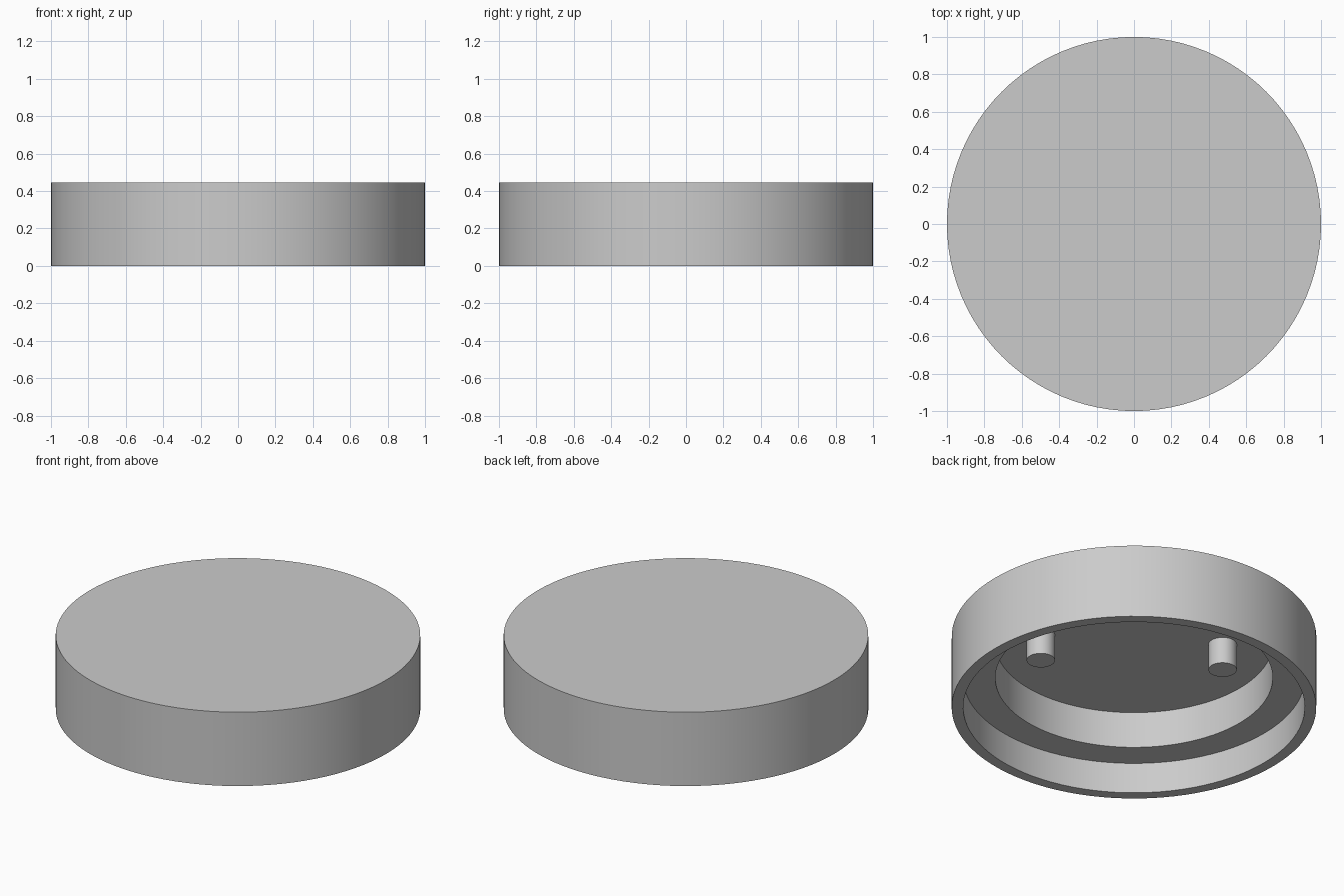
import bpy
import bmesh
import math

SEGMENTS = 96
TOP = 0.447
CEILING = 0.406   # underside of the top plate
STEP = 0.186      # underside of the inner ledge
PIN_END = 0.246

cube = bpy.data.objects.get("Cube")
if cube:
    bpy.data.objects.remove(cube, do_unlink=True)

grey = bpy.data.materials.new("light_grey")
grey.use_nodes = True
grey.diffuse_color = (0.6, 0.6, 0.6, 1)
grey.node_tree.nodes["Principled BSDF"].inputs["Base Color"].default_value = (0.6, 0.6, 0.6, 1)


def finish(obj):
    """Give an object its colour and smooth its round walls."""
    obj.data.materials.append(grey)
    bpy.ops.object.select_all(action="DESELECT")
    obj.select_set(True)
    bpy.context.view_layer.objects.active = obj
    bpy.ops.object.shade_smooth_by_angle(angle=math.radians(30))


def lathe(name, profile):
    """Turn a radius and height profile around the z axis."""
    bm = bmesh.new()
    verts = [bm.verts.new((r, 0, z)) for r, z in profile]
    edges = [bm.edges.new(pair) for pair in zip(verts, verts[1:])]
    bmesh.ops.spin(bm, geom=verts + edges, cent=(0, 0, 0), axis=(0, 0, 1),
                   angle=math.tau, steps=SEGMENTS)
    bmesh.ops.remove_doubles(bm, verts=bm.verts, dist=0.0001)
    bmesh.ops.recalc_face_normals(bm, faces=bm.faces)
    mesh = bpy.data.meshes.new(name)
    bm.to_mesh(mesh)
    bm.free()
    obj = bpy.data.objects.new(name, mesh)
    bpy.context.collection.objects.link(obj)
    finish(obj)


# Round cap, hollow below with a stepped recess
lathe("cap_shell", [
    (0, TOP), (1, TOP), (1, 0), (0.937, 0), (0.937, STEP),
    (0.761, STEP), (0.761, CEILING), (0, CEILING),
])

# Two pins hanging inside the recess, sunk slightly into the top plate
pin_top = CEILING + 0.01
for name, x, y in (("left_pin", 0.449, -0.26), ("right_pin", -0.381, 0.302)):
    bpy.ops.mesh.primitive_cylinder_add(
        vertices=32, radius=0.078, depth=pin_top - PIN_END,
        location=(x, y, (pin_top + PIN_END) / 2))
    pin = bpy.context.object
    pin.name = name
    finish(pin)
